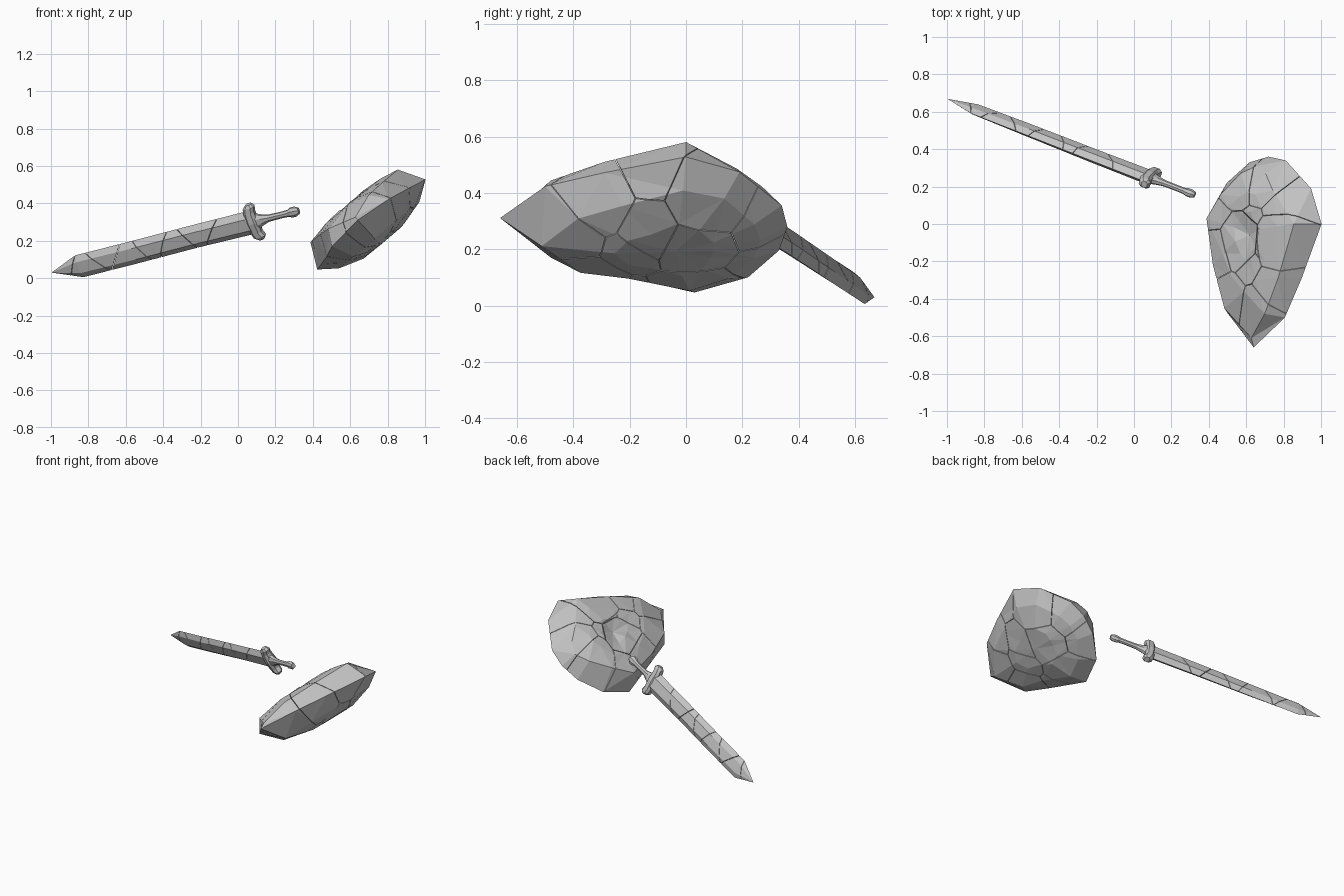
import bpy, bmesh, math, random
from mathutils import Vector, Matrix

if "Cube" in bpy.data.objects:
    bpy.data.objects.remove(bpy.data.objects["Cube"])

random.seed(4)
stone = bpy.data.materials.new("grey_stone")
stone.diffuse_color = (0.55, 0.55, 0.55, 1)
stone.use_nodes = True
stone.node_tree.nodes["Principled BSDF"].inputs["Base Color"].default_value = stone.diffuse_color


def frame(origin, a, b, c):
    """Matrix taking local axes a, b, c at origin to world."""
    m = Matrix((a, b, c)).transposed().to_4x4()
    m.translation = origin
    return m


def loft(rings, cap_points=(None, None)):
    """Skin a list of equal rings; close each end with a face or a fan to a point."""
    bm = bmesh.new()
    rows = [[bm.verts.new(p) for p in r] for r in rings]
    n = len(rows[0])
    for r0, r1 in zip(rows, rows[1:]):
        for i in range(n):
            bm.faces.new((r0[i], r0[(i + 1) % n], r1[(i + 1) % n], r1[i]))
    for row, tip in zip((rows[0], rows[-1]), cap_points):
        if tip is None:
            bm.faces.new(row)
        else:
            v = bm.verts.new(tip)
            for i in range(n):
                bm.faces.new((row[i], row[(i + 1) % n], v))
    bmesh.ops.recalc_face_normals(bm, faces=bm.faces)
    return bm


def add_object(name, bm, matrix):
    bm.transform(matrix)
    me = bpy.data.meshes.new(name)
    bm.to_mesh(me)
    bm.free()
    me.materials.append(stone)
    ob = bpy.data.objects.new(name, me)
    bpy.context.collection.objects.link(ob)


def fracture(name, bm, seeds, matrix, gap):
    """Split a solid into cells around the seeds, leaving hairline cracks."""
    for k, s in enumerate(seeds):
        piece = bm.copy()
        for o in seeds:
            if o is s or not piece.verts:
                continue
            no = (o - s).normalized()
            bmesh.ops.bisect_plane(
                piece, geom=piece.verts[:] + piece.edges[:] + piece.faces[:],
                plane_co=(s + o) / 2 - no * gap / 2, plane_no=no, clear_outer=True)
            rim = [e for e in piece.edges if e.is_boundary]
            if rim:
                bmesh.ops.holes_fill(piece, edges=rim, sides=0)
        if piece.faces:
            bmesh.ops.recalc_face_normals(piece, faces=piece.faces)
            add_object(f"{name}_{k + 1}", piece, matrix)
        else:
            piece.free()
    bm.free()


# Shield: local axes are width, length and thickness
shield_frame = frame((0, 0, 0), Vector((.77, 0, .64)), Vector((0, 1, 0)), Vector((-.64, 0, .77)))
outer = [(.69, -.66, -.17), (.89, -.5, -.19), (.99, -.29, -.21), (1.107, 0, -.235),
         (1.03, .19, -.24), (.85, .34, -.245), (.73, .36, -.245), (.60, .33, -.245),
         (.445, .22, -.24), (.355, .03, -.235), (.437, -.27, -.215), (.495, -.48, -.19)]
back = [(.69, -.61, -.15), (.82, -.48, -.105), (.917, -.29, -.1), (1.027, 0, -.1),
        (.88, .18, -.1), (.81, .27, -.125), (.73, .31, -.14), (.64, .27, -.12),
        (.52, .16, -.1), (.42, .03, -.1), (.465, -.22, -.1), (.54, -.45, -.105)]


def shrink(ring, f, n, wobble, mid=(.72, -.04)):
    out = []
    for i, (u, y, _) in enumerate(ring):
        g = f * (1 + random.uniform(-wobble, wobble))
        out.append((mid[0] + (u - mid[0]) * g, mid[1] + (y - mid[1]) * g,
                    n + random.uniform(-.05, .05) * wobble))
    return out


shield_rings = [shrink(outer, .36, -.346, .08), shrink(outer, .74, -.304, .04), outer, back,
                shrink(back, .62, -.075, .1), shrink(back, .3, -.075, .15)]
shield = loft(shield_rings, ((.72, -.04, -.35), (.72, -.06, -.1)))
bmesh.ops.triangulate(shield, faces=[f for f in shield.faces if len(f.verts) > 3])
shield_seeds = [Vector((.72 + .27 * r * math.cos(a), -.08 + .40 * r * math.sin(a),
                        -.2 + random.uniform(-.07, .07)))
                for r, count in ((.3, 4), (.85, 9))
                for a in [2 * math.pi * (i + random.uniform(-.25, .25)) / count
                          for i in range(count)]]
fracture("shield_piece", shield, shield_seeds, shield_frame, .003)

# Sword: local axes are length, blade width and blade thickness
d = Vector((.909, -.352, .225)).normalized()
w = Vector((-.34, -.33, .88))
w = (w - d * w.dot(d)).normalized()
sword_frame = frame((.08, .25, .30), d, w, d.cross(w))


def section(s, hw, ht, mid=0, flat=.5):
    """Six-sided cross-section with two sharp edges and flat sides."""
    return [(s, mid + hw * a, ht * b) for a, b in
            ((1, 0), (flat, 1), (-flat, 1), (-1, 0), (-flat, -1), (flat, -1))]


# Blade
blade = loft([section(-1.025, .066, .018, -.007), section(-.7, .066, .023, -.005),
              section(-.35, .066, .026), section(0, .068, .028)], ((-1.187, -.004, 0), None))
blade_seeds = [Vector((-1.13 + i * .135, .075 * (-1) ** i * random.uniform(.4, 1),
                       random.uniform(-.03, .03))) for i in range(8)]
fracture("blade_piece", blade, blade_seeds, sword_frame, .003)

# Guard: flared ends, narrow in the middle
guard = [(-.105, .016, .018, .012), (-.088, .032, .027, .008), (-.06, .03, .03, .0),
         (0, .032, .036, .0), (.06, .03, .03, -.0), (.088, .032, .027, .008),
         (.105, .016, .018, .012)]
add_object("guard", loft([[(c + hs * a, x, ht * b) for a, b in
                           ((1, .5), (.5, 1), (-.5, 1), (-1, .5),
                            (-1, -.5), (-.5, -1), (.5, -1), (1, -.5))]
                          for x, hs, ht, c in guard]), sword_frame)


def oval(s, hw, ht):
    return [(s, hw * math.cos(i * math.pi / 4 + .39), ht * math.sin(i * math.pi / 4 + .39))
            for i in range(8)]


# Grip and pommel
add_object("grip", loft([oval(.01, .055, .03), oval(.05, .034, .022), (oval(.09, .02, .017)),
                         oval(.16, .018, .016), oval(.225, .02, .017)]), sword_frame)
add_object("pommel", loft([oval(.205, .019, .016), oval(.225, .029, .021), oval(.25, .029, .022),
                           oval(.27, .018, .015)]), sword_frame)
